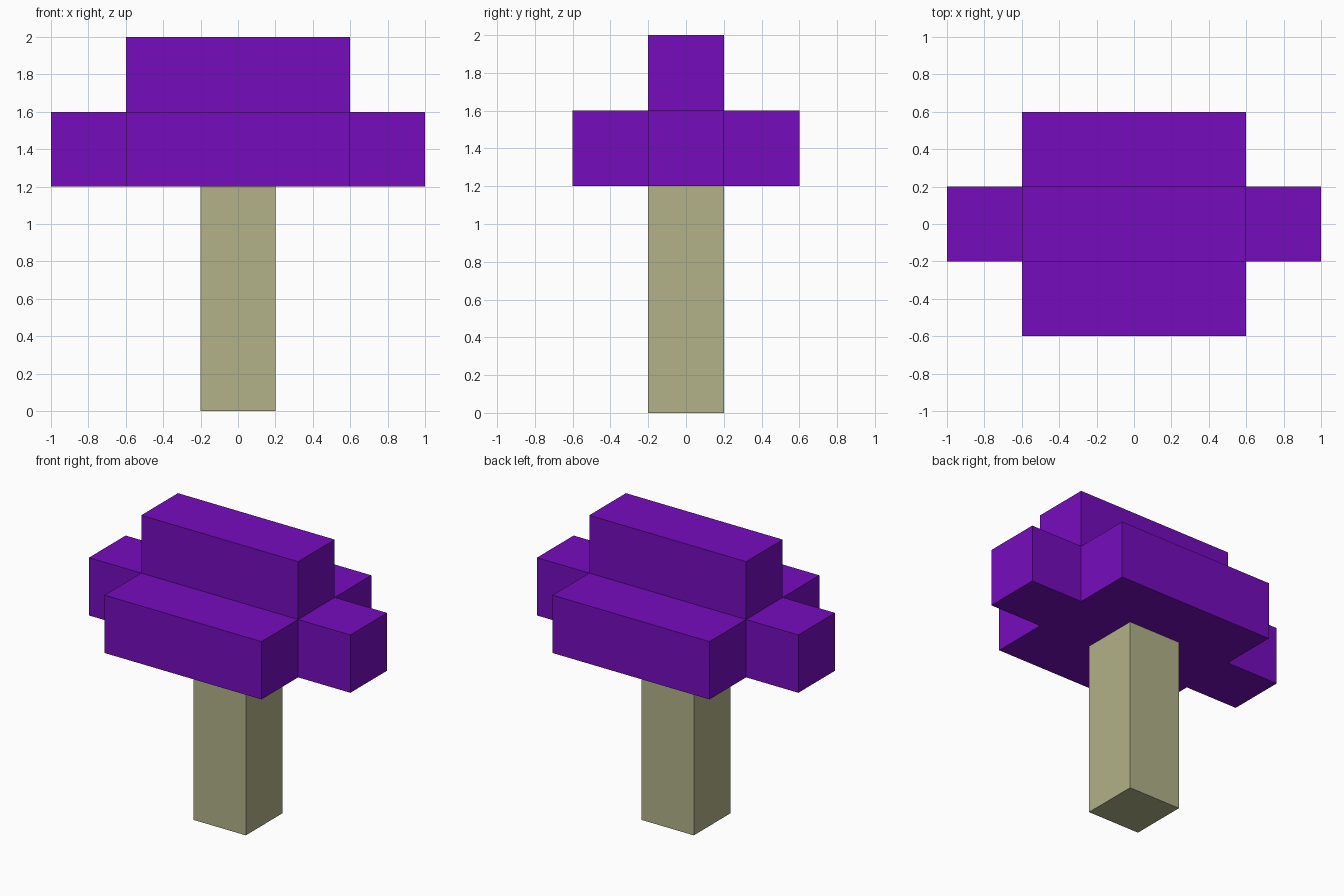
import bpy
import bmesh
from mathutils import Matrix, Vector

default = bpy.data.objects.get("Cube")
if default:
    bpy.data.objects.remove(default, do_unlink=True)

UNIT = 0.4  # block size


def make_material(name, rgb):
    mat = bpy.data.materials.new(name)
    mat.use_nodes = True
    mat.diffuse_color = (*rgb, 1)
    mat.node_tree.nodes["Principled BSDF"].inputs["Base Color"].default_value = (*rgb, 1)
    return mat


def box_mesh(size, center):
    bm = bmesh.new()
    matrix = Matrix.Translation(center) @ Matrix.Diagonal((*size, 1))
    bmesh.ops.create_cube(bm, size=1, matrix=matrix)
    bm.normal_update()
    return bm


def finish(bm, name, mat):
    bmesh.ops.recalc_face_normals(bm, faces=bm.faces[:])
    mesh = bpy.data.meshes.new(name)
    bm.to_mesh(mesh)
    bm.free()
    mesh.materials.append(mat)
    obj = bpy.data.objects.new(name, mesh)
    bpy.context.collection.objects.link(obj)
    return obj


purple = make_material("purple", (0.181, 0.0037, 0.515))
khaki = make_material("pale khaki", (0.445, 0.445, 0.250))

# Stem: square post from the ground to the underside of the cap
stem = box_mesh((UNIT, UNIT, 3 * UNIT), (0, 0, 1.5 * UNIT))
finish(stem, "stem", khaki)

# Cap: central block with every face but the bottom pushed out by one unit
cap = box_mesh((3 * UNIT, UNIT, UNIT), (0, 0, 3.5 * UNIT))
sides = [(f, f.normal.copy()) for f in cap.faces if f.normal.z > -0.5]
for face, normal in sides:
    lobe = bmesh.ops.extrude_discrete_faces(cap, faces=[face])["faces"][0]
    bmesh.ops.translate(cap, verts=lobe.verts[:], vec=Vector(normal) * UNIT)
finish(cap, "cap", purple)
